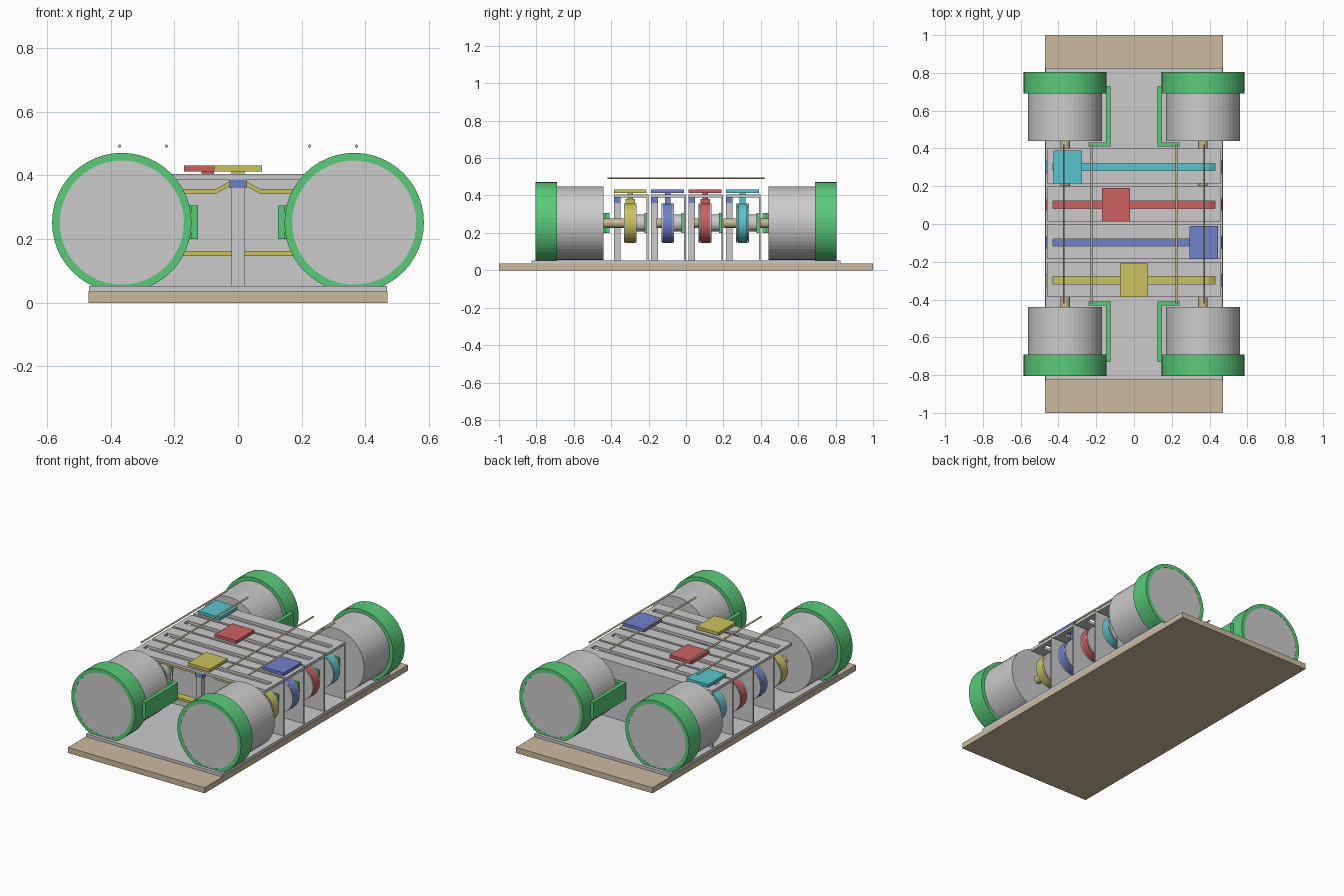
import bpy, bmesh, math
from mathutils import Matrix

cube = bpy.data.objects.get("Cube")
if cube:
    bpy.data.objects.remove(cube, do_unlink=True)


def material(name, r, g, b):
    m = bpy.data.materials.new(name)
    m.use_nodes = True
    m.diffuse_color = (r, g, b, 1)
    m.node_tree.nodes["Principled BSDF"].inputs["Base Color"].default_value = (r, g, b, 1)
    return m


METAL = material("light grey metal", .6, .6, .6)
WOOD = material("tan wood", .6, .49, .34)
GREEN = material("green plastic", .1, .6, .19)
YELLOW = material("yellow", .6, .54, .11)
BLUE = material("blue", .16, .22, .6)
RED = material("red", .6, .12, .12)
CYAN = material("cyan", .1, .56, .62)
BRASS = material("brass", .58, .48, .27)


def finish(name, bm, mat):
    bmesh.ops.recalc_face_normals(bm, faces=bm.faces)
    mesh = bpy.data.meshes.new(name)
    bm.to_mesh(mesh)
    bm.free()
    mesh.materials.append(mat)
    ob = bpy.data.objects.new(name, mesh)
    bpy.context.collection.objects.link(ob)
    return ob


def add_box(bm, x, y, z):
    """Box from (low, high) pairs on each axis."""
    spans = (x, y, z)
    mid = [sum(s) / 2 for s in spans]
    size = [abs(s[1] - s[0]) for s in spans]
    bmesh.ops.create_cube(bm, size=1, matrix=Matrix.Translation(mid) @ Matrix.Diagonal((*size, 1)))


def box(name, x, y, z, mat):
    bm = bmesh.new()
    add_box(bm, x, y, z)
    return finish(name, bm, mat)


def rod(name, x, y, z, r, mat, sides=48):
    """Cylinder along y."""
    bm = bmesh.new()
    m = Matrix.Translation((x, sum(y) / 2, z)) @ Matrix.Rotation(math.pi / 2, 4, 'X')
    bmesh.ops.create_cone(bm, cap_ends=True, segments=sides, radius1=r, radius2=r,
                          depth=abs(y[1] - y[0]), matrix=m)
    return finish(name, bm, mat)


def ring(name, x, y, z, r_out, r_in, mat, sides=48):
    """Tube along y."""
    def loop(r):
        return [(x + r * math.cos(2 * math.pi * i / sides), z + r * math.sin(2 * math.pi * i / sides))
                for i in range(sides)]
    return band(name, loop(r_out), loop(r_in), y, mat)


def band(name, outer, inner, y, mat):
    """Closed band between two xz loops, extruded along y."""
    bm = bmesh.new()
    rows = [[bm.verts.new((px, yy, pz)) for px, pz in path]
            for path, yy in ((outer, y[0]), (outer, y[1]), (inner, y[1]), (inner, y[0]))]
    n = len(outer)
    for k in range(4):
        a, b = rows[k], rows[(k + 1) % 4]
        for i in range(n):
            j = (i + 1) % n
            bm.faces.new((a[i], a[j], b[j], b[i]))
    return finish(name, bm, mat)


AXLE_X, AXLE_Z = .365, .252


def belt_path(r, bump_x):
    """Stadium round both pulleys, rising to the carriage on the top run."""
    pts = []
    for cx, start in ((AXLE_X, -90), (-AXLE_X, 90)):
        for i in range(25):
            a = math.radians(start + 180 * i / 24)
            pts.append((cx + r * math.cos(a), AXLE_Z + r * math.sin(a)))
        if cx > 0 and bump_x is not None:
            for dx, dz in ((.07, 0), (.025, .025), (-.025, .025), (-.07, 0)):
                pts.append((bump_x + dx, AXLE_Z + r + dz))
    return pts


# Base
box("base_board", (-.47, .47), (-1, 1), (0, .035), WOOD)
box("base_plate", (-.468, .468), (-.825, .825), (.035, .053), METAL)

# Four motors with clamps, shafts and brackets
for sx in (-1, 1):
    for sy in (-1, 1):
        tag = ("right" if sx < 0 else "left") + ("_front" if sy < 0 else "_back")
        x = sx * AXLE_X
        rod("motor_" + tag, x, (sy * .44, sy * .804), AXLE_Z, .196, METAL)
        ring("motor_clamp_" + tag, x, (sy * .69, sy * .805), AXLE_Z, .219, .195, GREEN)
        rod("motor_shaft_" + tag, x, (sy * .2, sy * .44), AXLE_Z, .025, BRASS, 24)
        bm = bmesh.new()
        add_box(bm, (sx * .125, sx * .148), (sy * .41, sy * .73), (.2, .305))
        add_box(bm, (sx * .148, sx * .24), (sy * .41, sy * .432), (.2, .305))
        finish("motor_bracket_" + tag, bm, GREEN)

# Four slider units, front to back
UNITS = [("yellow", YELLOW, 0), ("blue", BLUE, .37), ("red", RED, -.095), ("cyan", CYAN, -.35)]
for i, (tag, mat, sx) in enumerate(UNITS):
    c = -.298 + .2 * i
    lo, hi = c - .088, c + .097
    # Slotted top
    bm = bmesh.new()
    add_box(bm, (-.46, .46), (lo, c - .019), (.388, .405))
    add_box(bm, (-.46, .46), (c + .019, hi), (.388, .405))
    for s in (-1, 1):
        add_box(bm, (s * .43, s * .46), (c - .019, c + .019), (.388, .405))
    finish("slotted_top_" + tag, bm, METAL)
    # Back wall, front post and sensor
    box("back_wall_" + tag, (-.46, .46), (hi - .01, hi), (.053, .388), METAL)
    box("front_post_" + tag, (-.02, .02), (lo, lo + .035), (.053, .36), METAL)
    box("sensor_" + tag, (-.027, .027), (lo, lo + .035), (.36, .388), BLUE)
    # Pulleys, hubs and bearing mounts
    for s in (-1, 1):
        side = tag + ("_right" if s < 0 else "_left")
        x = s * AXLE_X
        rod("pulley_" + side, x, (c - .026, c + .026), AXLE_Z, .092, METAL)
        for d in (-1, 1):
            rod("pulley_flange_" + side, x, (c + d * .026, c + d * .034), AXLE_Z, .104, METAL)
        rod("pulley_hub_" + side, x, (c + .034, c + .075), AXLE_Z, .045, METAL, 32)
        rod("pulley_axle_" + side, x, (c - .06, hi - .01), AXLE_Z, .025, BRASS, 24)
        box("bearing_mount_" + side, (s * .3, s * .43), (hi - .022, hi - .01), (.2, .305), GREEN)
    # Belt and carriage
    bump = sx if abs(sx) < .25 else None
    band("belt_" + tag, belt_path(.105, bump), belt_path(.09, bump), (c - .025, c + .025), mat)
    box("carriage_stem_" + tag, (sx - .02, sx + .02), (c - .015, c + .015), (.35, .415), mat)
    box("carriage_" + tag, (sx - .075, sx + .075), (c - .088, c + .088), (.413, .432), mat)

# Strings above the sliders
for x in (-.372, -.225, .225, .372):
    rod("string", x, (-.42, .42), .492, .005, BRASS, 12)
